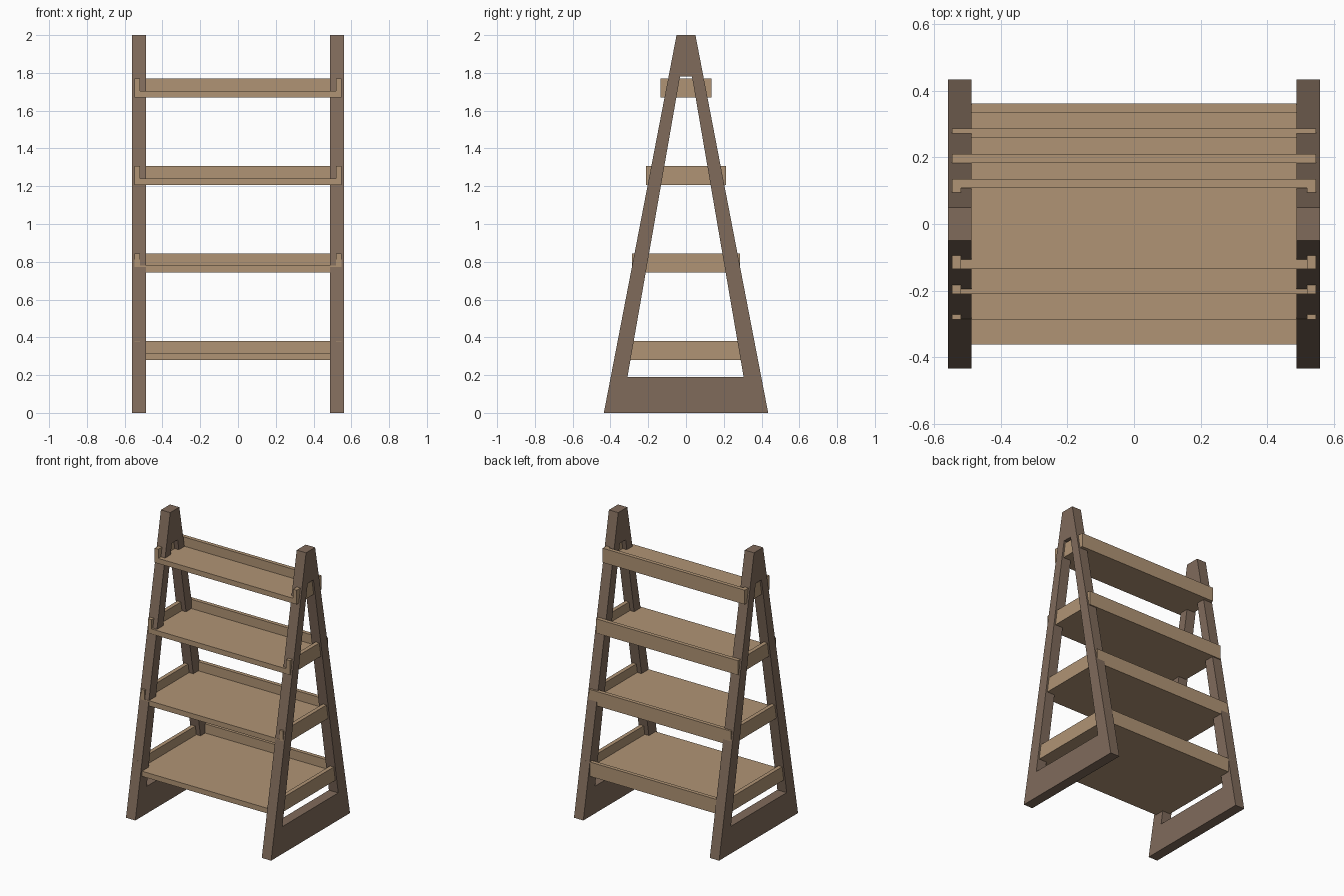
import bpy, bmesh

if "Cube" in bpy.data.objects:
    bpy.data.objects.remove(bpy.data.objects["Cube"])


def material(name, rgb):
    m = bpy.data.materials.new(name)
    m.diffuse_color = (*rgb, 1)
    m.use_nodes = True
    m.node_tree.nodes["Principled BSDF"].inputs["Base Color"].default_value = m.diffuse_color
    return m


dark_wood = material("dark wood", (0.216, 0.147, 0.105))
light_wood = material("light wood", (0.434, 0.296, 0.178))


def make_object(name, bm, mat):
    bmesh.ops.recalc_face_normals(bm, faces=bm.faces[:])
    mesh = bpy.data.meshes.new(name)
    bm.to_mesh(mesh)
    bm.free()
    mesh.materials.append(mat)
    obj = bpy.data.objects.new(name, mesh)
    bpy.context.collection.objects.link(obj)
    return obj


# Tapered side frame: an outer trapezoid with a trapezoid opening
def side_frame(name, x0, x1):
    bm = bmesh.new()
    outer = [(-0.435, 0), (0.435, 0), (0.05, 2), (-0.05, 2)]
    inner = [(-0.31, 0.19), (0.305, 0.19), (0.032, 1.78), (-0.032, 1.78)]
    o0, o1, i0, i1 = [[bm.verts.new((x, y, z)) for y, z in loop]
                      for loop in (outer, inner) for x in (x0, x1)]
    for k in range(4):
        n = (k + 1) % 4
        for a, b in ((o0, o1), (i0, i1), (o0, i0), (o1, i1)):
            bm.faces.new((a[k], a[n], b[n], b[k]))
    return make_object(name, bm, dark_wood)


# Tray shelf: open front, raised ends and a raised back
def tray(name, z0, d):
    bm = bmesh.new()
    w, i, b = 0.548, 0.52, d - 0.027
    mid, top = z0 + 0.036, z0 + 0.1

    def v(x, y, z):
        return bm.verts.new((x, y, z))

    base = [v(-w, -d, z0), v(w, -d, z0), v(w, d, z0), v(-w, d, z0)]
    rim = [v(-w, -d, top), v(w, -d, top), v(w, d, top), v(-w, d, top)]
    edge = [v(-i, -d, top), v(-i, b, top), v(i, b, top), v(i, -d, top)]
    floor = [v(-i, -d, mid), v(-i, b, mid), v(i, b, mid), v(i, -d, mid)]
    bm.faces.new(base)
    bm.faces.new(floor)
    bm.faces.new([rim[0]] + edge + rim[1:])
    bm.faces.new([base[0], base[1], rim[1], edge[3], floor[3],
                  floor[0], edge[0], rim[0]])
    for k in range(1, 4):
        n = (k + 1) % 4
        bm.faces.new((base[k], base[n], rim[n], rim[k]))
    for k in range(3):
        bm.faces.new((floor[k], floor[k + 1], edge[k + 1], edge[k]))
    return make_object(name, bm, light_wood)


side_frame("left_side_frame", -0.56, -0.488)
side_frame("right_side_frame", 0.488, 0.56)

# Four shelves, narrowing upwards
for n in range(4):
    tray(f"shelf_{n + 1}", 0.28 + 0.463 * n, 0.362 - 0.0755 * n)
